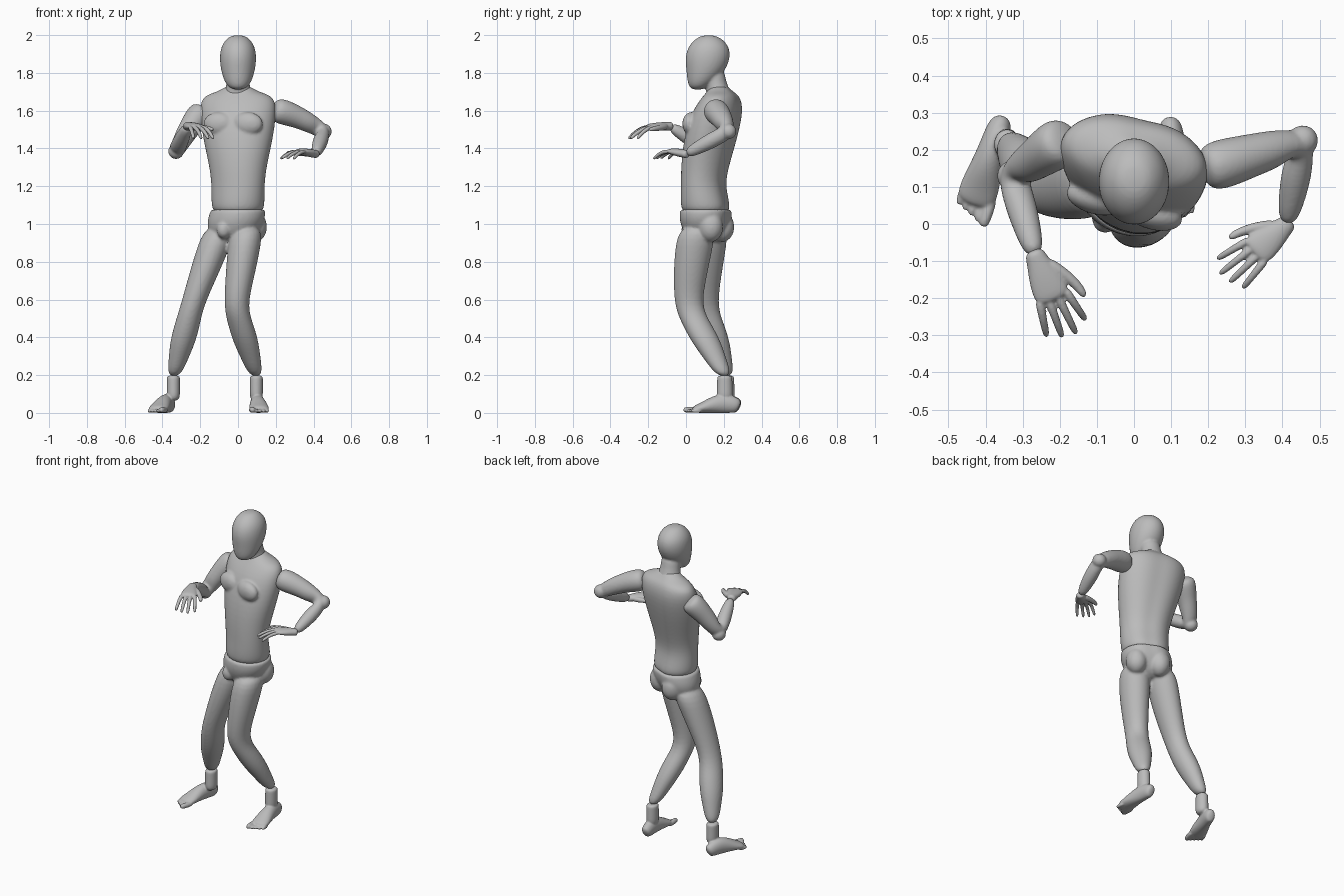
import bpy
import bmesh
from math import cos, sin, radians, pi, exp
from mathutils import Vector, Matrix

default_cube = bpy.data.objects.get("Cube")
if default_cube:
    bpy.data.objects.remove(default_cube, do_unlink=True)

# Single matte grey for the whole figure
grey = bpy.data.materials.new("neutral grey")
grey.use_nodes = True
colour = (0.5, 0.5, 0.5, 1)
grey.diffuse_color = colour
grey.node_tree.nodes["Principled BSDF"].inputs["Base Color"].default_value = colour

SIDES = 24
ANGLES = [2 * pi * i / SIDES for i in range(SIDES)]
SWELL = 1.03  # makes up for the slight shrinkage of smoothing
WAIST = 1.08


def twist(height):
    """Turn of the body at a height: the hips turn further than the shoulders."""
    return Matrix.Rotation(radians(22 * max(height - WAIST, 0) - 25), 4, 'Z')


def skin(bm, loops):
    """Bridge a list of vertex loops and cap both ends."""
    for lower, upper in zip(loops, loops[1:]):
        for i in range(SIDES):
            j = (i + 1) % SIDES
            bm.faces.new((lower[i], lower[j], upper[j], upper[i]))
    bm.faces.new(loops[0][::-1])
    bm.faces.new(loops[-1])


def stack(bm, rings, twisted=False, groove=0):
    """Loft level ellipses: height, y, half width, half depth and optional x."""
    loops = []
    for z, y, width, depth, *offset in rings:
        centre = Vector((offset[0] if offset else 0, y, z))
        turn = twist(z) if twisted else Matrix()
        loop = []
        for angle in ANGLES:
            # the groove forms the line of the spine
            dent = 1 - groove * exp(-((angle - pi / 2) / 0.3) ** 2)
            spoke = Vector((width * cos(angle), depth * dent * sin(angle), 0))
            loop.append(bm.verts.new(centre + turn @ spoke * SWELL))
        loops.append(loop)
    skin(bm, loops)


def tube(bm, path, side=(0, 1, 0)):
    """Loft ellipses square to a path: point, half width, optional half height."""
    points = [Vector(point) for point, *size in path]
    befores = points[:1] + points[:-1]
    afters = points[1:] + points[-1:]
    loops = []
    for (point, width, *height), before, after in zip(path, befores, afters):
        along = (after - before).normalized()
        across = Vector(side)
        across = (across - along * across.dot(along)).normalized() * width * SWELL
        upward = along.cross(across.normalized()) * (height[0] if height else width) * SWELL
        loops.append([bm.verts.new(Vector(point) + across * cos(angle) + upward * sin(angle))
                      for angle in ANGLES])
    skin(bm, loops)


def blob(bm, centre, size):
    """Add an ellipsoid for a muscle or joint, turned with the body."""
    place = Matrix.Translation(centre) @ twist(centre[2])
    bmesh.ops.create_icosphere(bm, subdivisions=2, radius=SWELL,
                               matrix=place @ Matrix.Diagonal((*size, 1)))


def body_point(axis_y, x, y, z):
    """Place a point given relative to the turned body axis."""
    return Vector((0, axis_y, z)) + twist(z) @ Vector((x, y, 0))


def limb(joints, upper_radii, lower_radii, bow):
    """Spread radii along two bones; the upper bone bows slightly."""
    root, middle, end = (Vector(joint) for joint in joints)
    path = []
    for i, radius in enumerate(upper_radii):
        t = i / len(upper_radii)
        path.append((root.lerp(middle, t) + Vector(bow) * sin(pi * t), radius))
    for i, radius in enumerate(lower_radii):
        path.append((middle.lerp(end, i / (len(lower_radii) - 1)), radius))
    return path


def finish(name, bm, voxel, rounds=4):
    """Fuse the overlapping volumes of one part into a smooth skin."""
    bmesh.ops.recalc_face_normals(bm, faces=bm.faces)
    mesh = bpy.data.meshes.new(name)
    bm.to_mesh(mesh)
    bm.free()
    mesh.materials.append(grey)
    part = bpy.data.objects.new(name, mesh)
    bpy.context.collection.objects.link(part)
    rounded = part.modifiers.new("rounded", 'SUBSURF')
    rounded.levels = rounded.render_levels = 2
    fused = part.modifiers.new("fused", 'REMESH')
    fused.mode = 'VOXEL'
    fused.voxel_size = voxel
    fused.use_smooth_shade = True
    soft = part.modifiers.new("soft", 'SMOOTH')
    soft.factor = 0.5
    soft.iterations = rounds


# Head with neck
bm = bmesh.new()
stack(bm, [(1.71, .06, .03, .03), (1.74, .075, .066, .065), (1.81, .105, .088, .1),
           (1.88, .115, .096, .118), (1.94, .12, .088, .106), (1.98, .12, .06, .07),
           (2, .12, .03, .03)])
stack(bm, [(1.66, .175, .08, .07), (1.71, .17, .065, .06), (1.76, .155, .057, .054),
           (1.83, .14, .06, .06)])
finish("head", bm, .007)

# Torso, twisting from waist to shoulders
bm = bmesh.new()
stack(bm, [(1.05, .105, .12, .11), (1.09, .105, .142, .13), (1.2, .09, .14, .11),
           (1.3, .1, .15, .12), (1.45, .13, .185, .135), (1.6, .17, .205, .13),
           (1.68, .19, .19, .09), (1.7, .18, .1, .065), (1.74, .175, .05, .04)],
      twisted=True, groove=.1)
for side in (-1, 1):
    blob(bm, body_point(.145, side * .08, -.1, 1.53), (.085, .045, .065))
finish("torso", bm, .008)

# Pelvis and both legs
bm = bmesh.new()
stack(bm, [(.9, .1, .08, .06, -.03), (.95, .105, .13, .11, -.03),
           (1.02, .105, .153, .135, -.01), (1.07, .105, .144, .132),
           (WAIST, .105, .142, .13)], twisted=True, groove=.1)
blob(bm, body_point(.105, -.03, -.11, .97), (.04, .045, .05))
for side in (-1, 1):
    blob(bm, body_point(.105, side * .07, .06, .985), (.066, .07, .085))
for joints in (((.05, .065, 1), (-.013, .01, .56), (.097, .205, .19)),
               ((-.085, .13, 1), (-.245, .095, .56), (-.34, .215, .19))):
    path = limb(joints, (.085, .084, .073), (.06, .066, .066, .05, .034), (0, -.01, 0))
    stack(bm, [(centre.z, centre.y, radius, radius * 1.15, centre.x)
               for centre, radius in path])
finish("pelvis_and_legs", bm, .008)

# Arms from shoulder to wrist
wrists = {"left": (.412, 0, 1.37), "right": (-.266, -.085, 1.518)}
for name, shoulder, elbow in (("left", (.18, .145, 1.61), (.455, .225, 1.49)),
                              ("right", (-.18, .235, 1.61), (-.328, .13, 1.385))):
    bm = bmesh.new()
    tube(bm, limb((shoulder, elbow, wrists[name]), (.062, .066, .056, .05),
                  (.042, .042, .036, .025), (0, 0, .015)), side=(0, 0, 1))
    blob(bm, elbow, (.043, .043, .043))
    finish(name + "_arm", bm, .007)


def hand(name, yaw, pitch, thumb, size):
    bm = bmesh.new()
    tube(bm, [((x, 0, 0), width, height) for x, width, height in (
        (-.015, .022, .02), (.01, .025, .02), (.05, .037, .02), (.09, .043, .017),
        (.12, .039, .012))])
    for k, length in enumerate((.085, .105, .1, .085)):  # drooping, fanned fingers
        y = thumb * (.033 - .022 * k)
        tube(bm, [((.1 + length * t, y * (1 + t / 2), -.045 * t * t), .011 - .003 * t)
                  for t in (0, .4, .8, 1.1)])
    tube(bm, [((.02 + .12 * t, thumb * (.012 + .06 * sin(t * pi / 2)), -.012 * t),
               .017 - .008 * t) for t in (0, .35, .7, 1)])
    bm.transform(Matrix.Translation(wrists[name]) @ Matrix.Rotation(radians(yaw), 4, 'Z')
                 @ Matrix.Rotation(radians(pitch), 4, 'Y') @ Matrix.Scale(size, 4))
    finish(name + "_hand", bm, .004, rounds=2)


hand("left", yaw=-139, pitch=-8, thumb=-1, size=1.03)
hand("right", yaw=-67, pitch=2, thumb=1, size=1.12)


def foot(name, heel, yaw, inner, ankle):
    bm = bmesh.new()
    tube(bm, [((x, 0, height), width, height) for x, width, height in (
        (0, .02, .03), (.02, .033, .042), (.08, .036, .052), (.14, .043, .043),
        (.2, .053, .026), (.25, .05, .016))])
    for k in range(5):  # toes, the big one on the inner side
        y = inner * (.04 - .02 * k)
        radius = .011 if k else .016
        tip = .295 - .009 * k
        tube(bm, [((.2, y, radius), radius), ((tip - .02, y, radius), radius),
                  ((tip, y, radius), radius * .7)])
    bm.transform(Matrix.Translation(heel) @ Matrix.Rotation(radians(yaw), 4, 'Z'))
    x, y = ankle
    stack(bm, [(z, y, .034, .045 - z / 30, x) for z in (.2, .18, .12, .06)])
    for vert in bm.verts:  # flat sole
        vert.co.z = max(vert.co.z, 0)
    finish(name, bm, .005, rounds=3)


foot("left_foot", (.097, .282, 0), -86, -1, (.097, .205))
foot("right_foot", (-.355, .285, 0), -108, 1, (-.342, .215))
